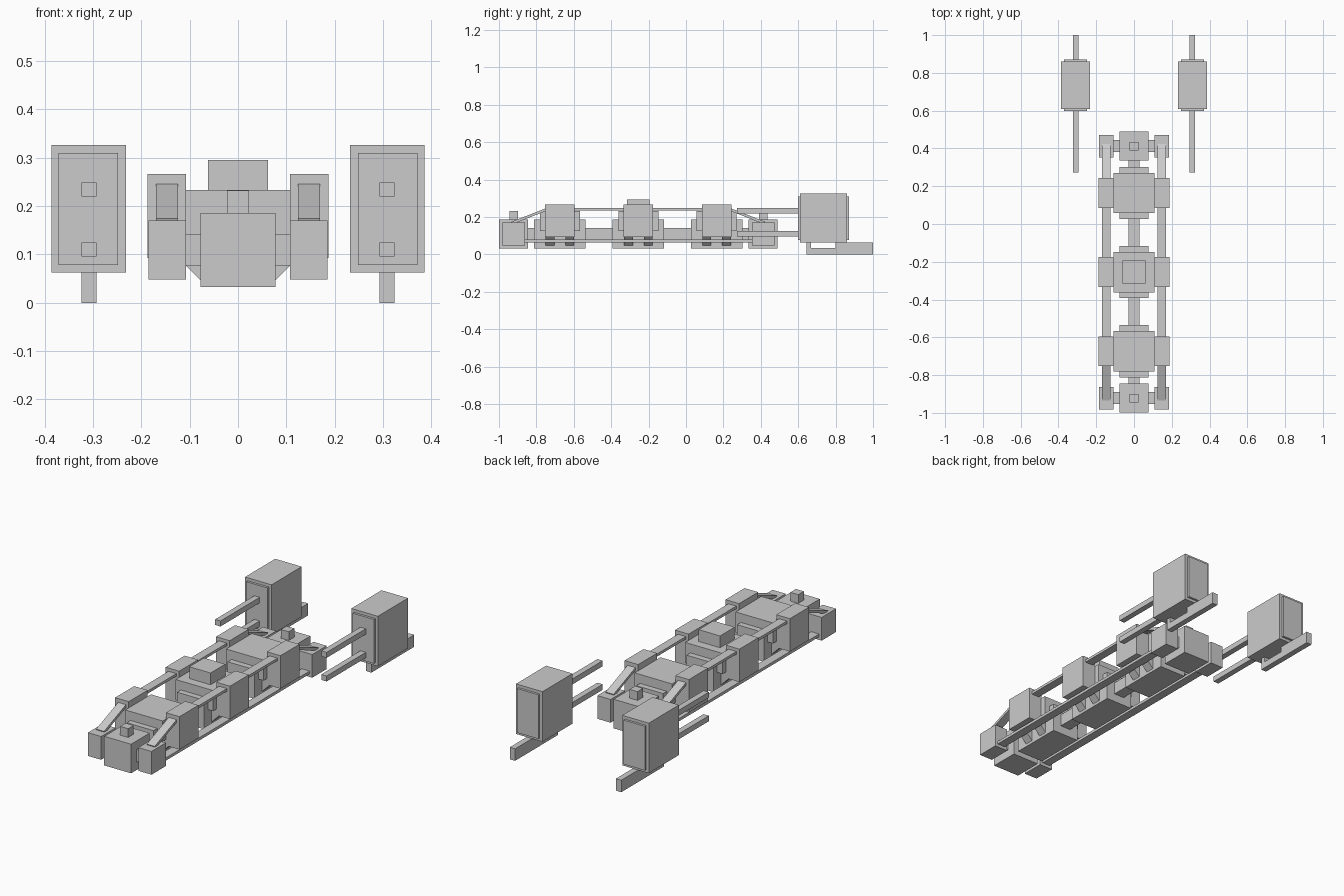
import bpy
from mathutils import Vector

if "Cube" in bpy.data.objects:
    bpy.data.objects.remove(bpy.data.objects["Cube"])

MID = -0.255      # middle of the long body along y
STEP = 0.419      # spacing of the three modules
END = 0.667       # distance from the middle to each end block


def box(name, x, y, z):
    """Box from (min, max) ranges on each axis."""
    lo, hi = zip(x, y, z)
    bpy.ops.mesh.primitive_cube_add(size=1, location=[(a + b) / 2 for a, b in zip(lo, hi)])
    ob = bpy.context.object
    ob.name = name
    ob.scale = [abs(b - a) for a, b in zip(lo, hi)]
    return ob


def around(c, half):
    return (c - half, c + half)


def sided(name, s, x, y, z):
    """Box placed on the left (s=-1) or right (s=1)."""
    side = "right" if s > 0 else "left"
    return box(f"{side}_{name}", sorted((s * x[0], s * x[1])), y, z)


def beam(name, start, end, width, height):
    """Straight bar between two points, width kept level."""
    a, b = Vector(start), Vector(end)
    d = b - a
    bpy.ops.mesh.primitive_cube_add(size=1, location=(a + b) / 2)
    ob = bpy.context.object
    ob.name = name
    ob.rotation_mode = 'QUATERNION'
    ob.rotation_quaternion = d.to_track_quat('Y', 'Z')
    ob.scale = (width, d.length, height)
    return ob


# Central spine
box("spine", around(0, 0.03), around(MID, END), (0.077, 0.141))

# Three body modules
for i in (-1, 0, 1):
    c = MID + i * STEP
    n = i + 2
    box(f"module_core_{n}", around(0, 0.078), around(c, 0.138), (0.033, 0.186))
    box(f"module_housing_{n}", around(0, 0.109), around(c, 0.107), (0.125, 0.233))
    for s in (-1, 1):
        sided(f"side_block_{n}", s, (0.108, 0.187), around(c, 0.079), (0.093, 0.266))
        # Slanted braces under the side blocks
        for k in (-1, 1):
            y = c + k * 0.053
            beam(f"brace_{n}", (s * 0.05, y, 0.052), (s * 0.14, y, 0.142), 0.047, 0.046)

# Raised box on the middle module
box("top_box", around(0, 0.062), around(MID, 0.061), (0.233, 0.295))

# End blocks with corner boxes
for e in (-1, 1):
    c = MID + e * END
    label = "back" if e > 0 else "front"
    box(f"{label}_end_block", around(0, 0.078), around(c, 0.077), (0.033, 0.186))
    box(f"{label}_end_knob", around(0, 0.023), around(c, 0.023), (0.186, 0.232))
    box(f"{label}_cross_bar", around(0, 0.11), around(c, 0.032), (0.077, 0.141))
    for s in (-1, 1):
        sided(f"{label}_corner_box", s, (0.108, 0.185), around(c, 0.06), (0.048, 0.17))
        # Sloping end of the upper rail
        beam(f"{label}_sloping_rail", (s * 0.147, MID + e * 0.488, 0.242),
             (s * 0.147, MID + e * 0.677, 0.168), 0.046, 0.014)

# Long rails and detached pods on both sides
for s in (-1, 1):
    sided("upper_rail", s, (0.124, 0.17), around(MID, 0.49), (0.235, 0.249))
    sided("lower_rail", s, (0.124, 0.17), around(MID, END), (0.064, 0.079))
    sided("pod_body", s, (0.232, 0.386), (0.61, 0.86), (0.063, 0.326))
    sided("pod_end_panels", s, (0.248, 0.371), (0.598, 0.872), (0.078, 0.31))
    for z in (0.11, 0.234):
        sided("pod_arm", s, (0.293, 0.324), (0.273, 0.62), around(z, 0.0145))
    # Pod foot with a gap under the body
    sided("foot_bar", s, (0.293, 0.324), (0.645, 1.0), (0.0, 0.035))
    sided("foot_front_post", s, (0.293, 0.324), (0.645, 0.669), (0.035, 0.064))
    sided("foot_rear_post", s, (0.293, 0.324), (0.80, 1.0), (0.035, 0.063))
